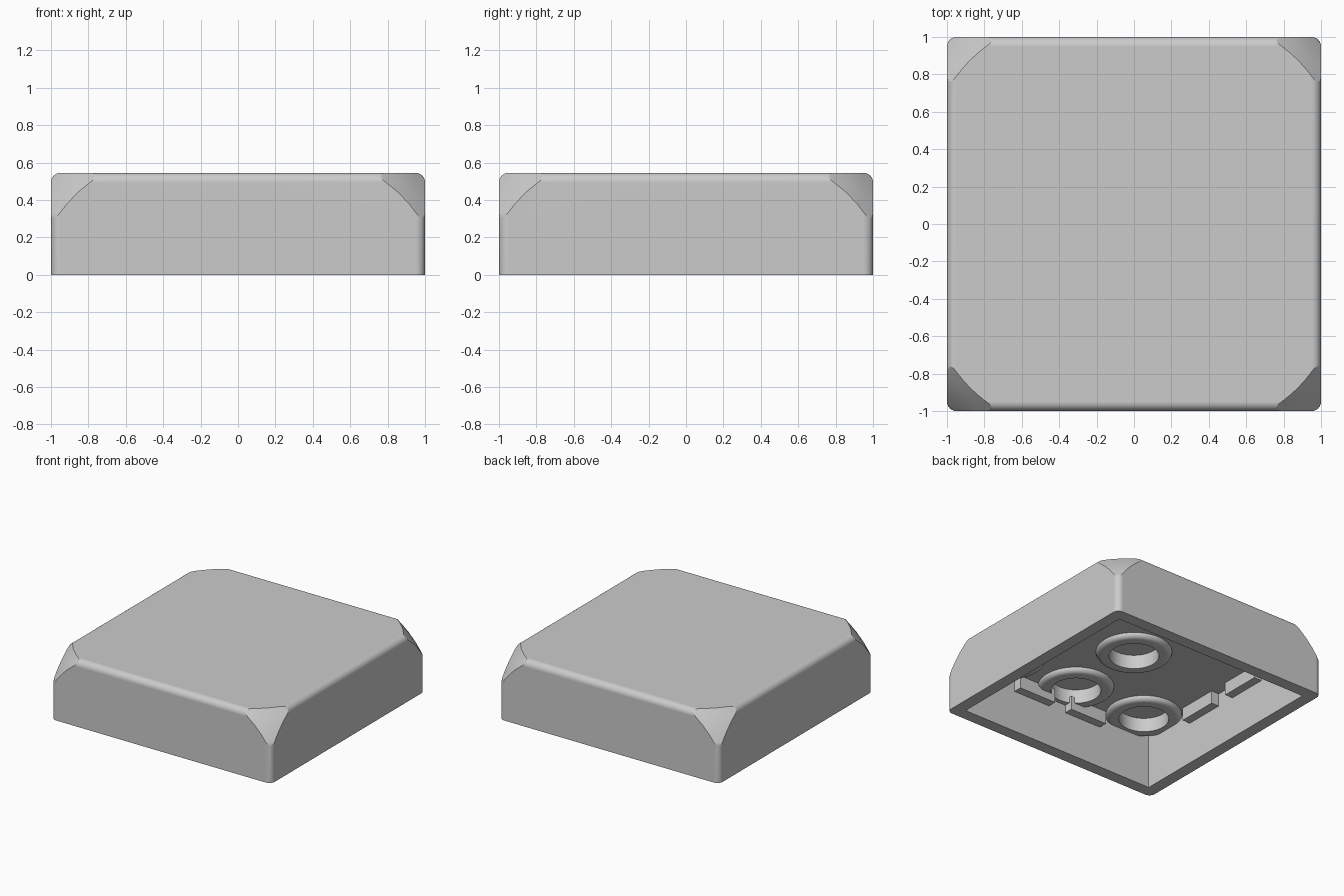
import bpy, bmesh, math
from mathutils import Vector

cube = bpy.data.objects.get("Cube")
if cube:
    bpy.data.objects.remove(cube, do_unlink=True)

HEIGHT, CEILING, INNER = 0.545, 0.45, 0.9
RING_Z, HOLE_TOP, HOLE_R = 0.41, 0.525, 0.188

grey = bpy.data.materials.new("plain grey")
grey.use_nodes = True
grey.diffuse_color = (0.6, 0.6, 0.6, 1)
grey.node_tree.nodes["Principled BSDF"].inputs["Base Color"].default_value = (0.6, 0.6, 0.6, 1)


def finish(name, bm):
    mesh = bpy.data.meshes.new(name)
    bmesh.ops.recalc_face_normals(bm, faces=bm.faces)
    bm.to_mesh(mesh)
    bm.free()
    mesh.materials.append(grey)
    obj = bpy.data.objects.new(name, mesh)
    bpy.context.collection.objects.link(obj)
    return obj


def box_mesh(low, high):
    low, high = Vector(low), Vector(high)
    bm = bmesh.new()
    bmesh.ops.create_cube(bm, size=1)
    for v in bm.verts:
        v.co = (low + high) / 2 + v.co * (high - low)
    return bm


def box(name, low, high):
    return finish(name, box_mesh(low, high))


def activate(obj):
    bpy.ops.object.select_all(action="DESELECT")
    obj.select_set(True)
    bpy.context.view_layer.objects.active = obj


def cut(target, cutter):
    """Subtract the cutter for good and throw it away."""
    mod = target.modifiers.new("cut", "BOOLEAN")
    mod.operation, mod.solver, mod.object = "DIFFERENCE", "EXACT", cutter
    activate(target)
    bpy.ops.object.modifier_apply(modifier=mod.name)
    bpy.data.objects.remove(cutter, do_unlink=True)


def smooth(obj):
    activate(obj)
    bpy.ops.object.shade_smooth_by_angle(angle=math.radians(25))
    mod = obj.modifiers.new("flat_faces", "WEIGHTED_NORMAL")
    mod.keep_sharp = True


# Shell: block with rounded top and upright edges
bm = box_mesh((-1, -1, 0), (1, 1, HEIGHT))
edges = [e for e in bm.edges if max(v.co.z for v in e.verts) > 0.1]
bmesh.ops.bevel(bm, geom=edges, offset=0.05, segments=6, profile=0.5, affect="EDGES")
shell = finish("shell", bm)

# Domed cuts on the four top corners
for sx in (-1, 1):
    for sy in (-1, 1):
        corner = Vector((sx, sy, HEIGHT))
        inward = Vector((-sx, -sy, -1))
        a, b = corner + inward * 0.32, corner - inward * 0.1
        low = [min(p) for p in zip(a, b)]
        high = [max(p) for p in zip(a, b)]
        cutter = box("corner_cutter", low, high)
        bm = bmesh.new()
        bmesh.ops.create_uvsphere(bm, u_segments=96, v_segments=48, radius=0.988)
        bmesh.ops.translate(bm, verts=bm.verts, vec=corner + inward * 0.65)
        cut(cutter, finish("dome", bm))
        cut(shell, cutter)

# Hollow underside
cut(shell, box("cavity", (-INNER, -INNER, -0.2), (INNER, INNER, CEILING)))

# Sockets: blind holes, each with a raised, rounded collar
sockets = [(0, 0)] + [(x, y) for x in (-0.667, 0, 0.667) for y in (-0.68, 0.68)]
for x, y in sockets:
    bm = bmesh.new()
    depth = HOLE_TOP - 0.35
    bmesh.ops.create_cone(bm, cap_ends=True, segments=48, radius1=HOLE_R,
                          radius2=HOLE_R, depth=depth)
    bmesh.ops.translate(bm, verts=bm.verts, vec=(x, y, HOLE_TOP - depth / 2))
    cut(shell, finish("hole", bm))

    bm = bmesh.new()
    profile = [(HOLE_R, CEILING + 0.01), (HOLE_R, RING_Z)]
    for i in range(6):
        t = math.radians(90 - 18 * i)
        profile.append((0.245 + 0.042 * math.cos(t),
                        CEILING - (CEILING - RING_Z) * math.sin(t)))
    profile.append((profile[-1][0], CEILING + 0.01))
    verts = [bm.verts.new((r, 0, z)) for r, z in profile]
    loop = [bm.edges.new((p, q)) for p, q in zip(verts, verts[1:] + verts[:1])]
    bmesh.ops.spin(bm, geom=verts + loop, cent=(0, 0, 0), axis=(0, 0, 1),
                   angle=math.tau, steps=48)
    bmesh.ops.remove_doubles(bm, verts=bm.verts, dist=0.0001)
    bmesh.ops.translate(bm, verts=bm.verts, vec=(x, y, 0))
    smooth(finish("socket_collar", bm))

smooth(shell)

# Tabs: two under the ceiling along each inner wall
for turn in range(4):
    for side in (-0.25, 0.25):
        tab = box("wall_tab", (0.83, side - 0.17, 0.345), (INNER + 0.02, side + 0.17, CEILING + 0.01))
        tab.rotation_euler.z = turn * math.pi / 2
